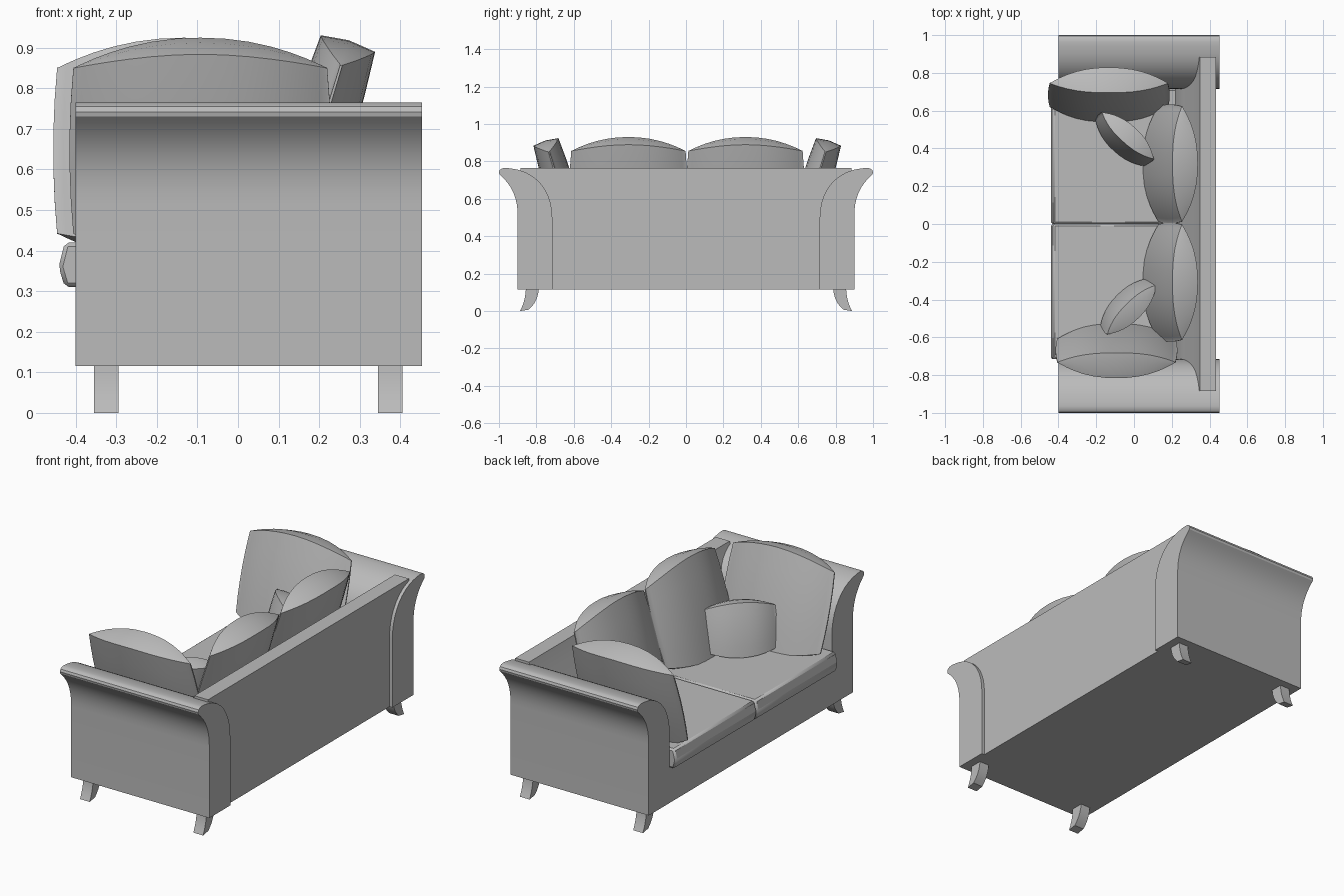
import bpy, bmesh, math

cube = bpy.data.objects.get("Cube")
if cube:
    bpy.data.objects.remove(cube, do_unlink=True)

fabric = bpy.data.materials.new("grey fabric")
fabric.use_nodes = True
grey = (0.5, 0.5, 0.5, 1)
fabric.diffuse_color = grey
fabric.node_tree.nodes["Principled BSDF"].inputs["Base Color"].default_value = grey


def loft(name, rings, angle=30):
    """Skin a row of matching closed rings and cap both ends."""
    bm = bmesh.new()
    rows = [[bm.verts.new(p) for p in ring] for ring in rings]
    n = len(rows[0])
    for a, b in zip(rows, rows[1:]):
        for i in range(n):
            j = (i + 1) % n
            bm.faces.new((a[i], a[j], b[j], b[i]))
    bm.faces.new(rows[0])
    bm.faces.new(rows[-1])
    bmesh.ops.recalc_face_normals(bm, faces=bm.faces)
    mesh = bpy.data.meshes.new(name)
    bm.to_mesh(mesh)
    bm.free()
    mesh.materials.append(fabric)
    obj = bpy.data.objects.new(name, mesh)
    bpy.context.collection.objects.link(obj)
    bpy.ops.object.select_all(action='DESELECT')
    obj.select_set(True)
    bpy.context.view_layer.objects.active = obj
    bpy.ops.object.shade_smooth_by_angle(angle=math.radians(angle))
    return obj


def along_x(name, profile, x0, x1, side=1):
    return loft(name, [[(x, side * y, z) for y, z in profile] for x in (x0, x1)])


def along_y(name, profile, y0, y1):
    return loft(name, [[(x, y, z) for x, z in profile] for y in (y0, y1)])


def bezier(p0, p1, p2, p3, steps=10):
    pts = []
    for i in range(steps + 1):
        t = i / steps
        s = 1 - t
        pts.append(tuple(s**3 * a + 3 * s * s * t * b + 3 * s * t * t * c + t**3 * d
                         for a, b, c, d in zip(p0, p1, p2, p3)))
    return pts


# Flared arms and curved legs, mirrored left and right
arm = [(0.715, 0.115), (0.9, 0.115)]
arm += bezier((0.9, 0.51), (0.9, 0.62), (0.94, 0.68), (0.997, 0.73))
arm += [(1.0, 0.742), (0.995, 0.755), (0.983, 0.763), (0.965, 0.765)]
arm += bezier((0.94, 0.763), (0.8, 0.75), (0.715, 0.64), (0.715, 0.5))
leg = bezier((0.787, 0.118), (0.79, 0.07), (0.81, 0.035), (0.84, 0.008), 5)
leg += bezier((0.887, 0), (0.87, 0.035), (0.858, 0.07), (0.856, 0.118), 5)

for side, label in ((1, "left"), (-1, "right")):
    along_x(label + "_arm", arm, -0.4, 0.453, side)
    for x, end in ((-0.325, "front"), (0.375, "back")):
        along_x(f"{end}_{label}_leg", leg, x - 0.03, x + 0.03, side)

# Base and sloping backrest
along_y("seat_base", [(-0.4, 0.115), (0.43, 0.115), (0.43, 0.312), (-0.4, 0.312)], -0.72, 0.72)
along_y("backrest", [(0.435, 0.115), (0.435, 0.765), (0.35, 0.765), (0.32, 0.67),
                     (0.26, 0.53), (0.22, 0.42), (0.2, 0.115)], -0.885, 0.885)

# Seat cushions with a pointed front edge
seat = [(-0.427, 0.31), (-0.442, 0.36), (-0.427, 0.42), (0.24, 0.42), (0.24, 0.31)]
for y0, y1, label in ((0.001, 0.716, "left"), (-0.716, -0.001, "right")):
    cushion = along_y(label + "_seat_cushion", seat, y0, y1)
    bevel = cushion.modifiers.new("soft_edge", 'BEVEL')
    bevel.width = 0.01
    bevel.segments = 1


def pillow(name, width, end_height, mid_height, thick, location, turn, tilt):
    """Lens-shaped pillow with arched top and bottom, leaning back."""
    levels = [-1, -0.6, -0.2, 0.2, 0.6, 1]
    rings = []
    columns = 16
    for i in range(columns + 1):
        u = -math.cos(math.pi * i / columns)
        lens = thick * max(0.04, 1 - abs(u) ** 2.4)
        h = end_height + (mid_height - end_height) * (1 - u * u)
        ridge = h + 0.12 * lens

        def point(depth, w, z):
            bulge = 1 - w * w
            return (u * width / 2 * (0.97 + 0.03 * bulge), depth * (1 + 0.15 * bulge), z)

        ring = [point(-lens, w, w * h) for w in levels]
        ring.append(point(0, 1, ridge))
        ring += [point(lens, w, w * h) for w in reversed(levels)]
        ring.append(point(0, -1, -ridge))
        rings.append(ring)
    obj = loft(name, rings, 40)
    obj.location = location
    obj.rotation_euler = (-math.radians(tilt), 0, math.radians(turn))


# Large pillows against the arms and the backrest
large = (0.213, 0.27, 0.07)
pillow("left_arm_pillow", 0.645, *large, (-0.133, 0.683, 0.646), 0, 17)
pillow("right_arm_pillow", 0.645, *large, (-0.093, -0.67, 0.646), 180, 17)
pillow("left_back_pillow", 0.63, *large, (0.192, 0.318, 0.652), -90, 17)
pillow("right_back_pillow", 0.63, *large, (0.192, -0.308, 0.652), -90, 17)

# Small pillows in the corners
small = (0.11, 0.142, 0.05)
pillow("left_small_pillow", 0.38, *small, (-0.05, 0.448, 0.55), -42, 14)
pillow("right_small_pillow", 0.38, *small, (-0.03, -0.435, 0.55), -135, 14)
